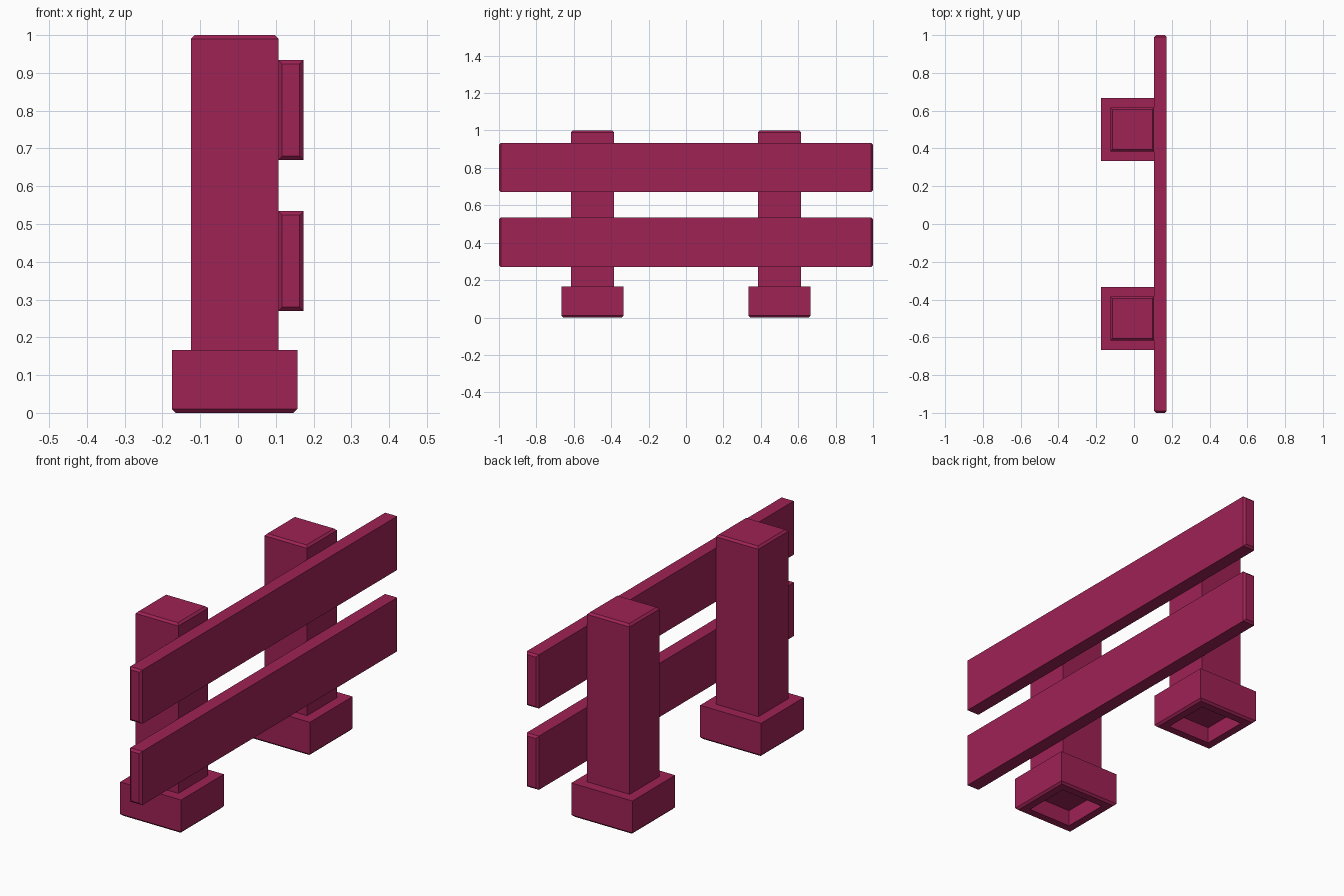
import bpy
import bmesh

if "Cube" in bpy.data.objects:
    bpy.data.objects.remove(bpy.data.objects["Cube"])

# One flat raspberry colour
colour = (0.345, 0.016, 0.091, 1)
raspberry = bpy.data.materials.new("raspberry")
raspberry.diffuse_color = colour
raspberry.use_nodes = True
raspberry.node_tree.nodes["Principled BSDF"].inputs["Base Color"].default_value = colour

CHAMFER = 0.01


def block(name, low, high, chamfered_ends, socket=None):
    """Box whose chosen ends, given as outward axes, have chamfered rims."""
    bm = bmesh.new()
    bmesh.ops.create_cube(bm, size=1)
    for v in bm.verts:
        v.co = [(a + b) / 2 + c * (b - a) for a, b, c in zip(low, high, v.co)]
    bm.normal_update()
    for axis, sign in chamfered_ends:
        cap = max(bm.faces, key=lambda f: f.normal[axis] * sign)
        bmesh.ops.bevel(bm, geom=list(cap.edges), offset=CHAMFER,
                        segments=1, affect='EDGES')
        bm.normal_update()
    # Square socket sunk into the underside
    if socket:
        margin, depth = socket
        cap = min(bm.faces, key=lambda f: f.normal.z)
        bmesh.ops.inset_region(bm, faces=[cap], thickness=margin)
        floor = bmesh.ops.extrude_discrete_faces(bm, faces=[cap])["faces"][0]
        for v in floor.verts:
            v.co.z += depth
    bmesh.ops.recalc_face_normals(bm, faces=bm.faces)
    mesh = bpy.data.meshes.new(name)
    bm.to_mesh(mesh)
    bm.free()
    mesh.materials.append(raspberry)
    obj = bpy.data.objects.new(name, mesh)
    bpy.context.scene.collection.objects.link(obj)
    return obj


# Two posts on wide hollow footings
for side, y in (("front", -0.5), ("back", 0.5)):
    block(side + "_footing", (-0.175, y - 0.166, 0), (0.157, y + 0.166, 0.167),
          [(2, -1)], socket=(0.055, 0.08))
    block(side + "_post", (-0.125, y - 0.116, 0.167), (0.107, y + 0.116, 1),
          [(2, 1)])

# Two long rails fixed to the left side of the posts
for level, z in (("lower", 0.27), ("upper", 0.67)):
    block(level + "_rail", (0.107, -1, z), (0.173, 1, z + 0.264),
          [(1, -1), (1, 1)])
